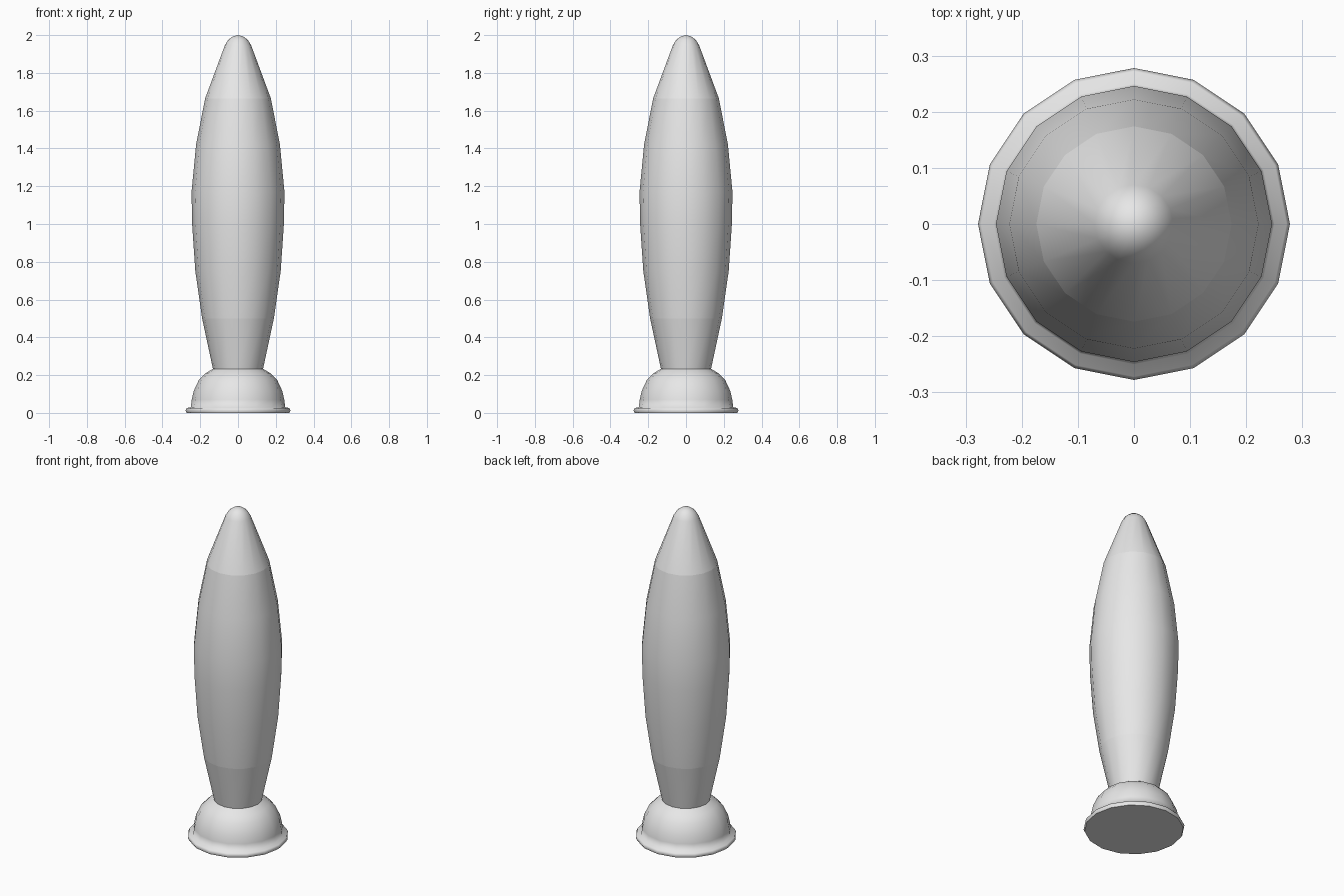
import bpy, bmesh, math

if "Cube" in bpy.data.objects:
    bpy.data.objects.remove(bpy.data.objects["Cube"])

SIDES = 16

grey = bpy.data.materials.new("light grey")
grey.diffuse_color = (0.8, 0.8, 0.8, 1)
grey.use_nodes = True
grey.node_tree.nodes["Principled BSDF"].inputs["Base Color"].default_value = grey.diffuse_color


def lathe(name, profile, flat_bottom=False):
    """Revolve (radius, height) points, listed bottom to top, about the z axis."""
    bm = bmesh.new()
    rings = []
    for r, z in profile:
        if r == 0:
            rings.append([bm.verts.new((0, 0, z))] * SIDES)
        else:
            rings.append([bm.verts.new((r * math.cos(math.tau * i / SIDES),
                                        r * math.sin(math.tau * i / SIDES), z))
                          for i in range(SIDES)])
    for low, high in zip(rings, rings[1:]):
        for i in range(SIDES):
            j = (i + 1) % SIDES
            corners = list(dict.fromkeys((low[i], low[j], high[j], high[i])))
            bm.faces.new(corners).smooth = True
    if flat_bottom:
        bm.faces.new(rings[0][::-1]).smooth = False
    mesh = bpy.data.meshes.new(name)
    bm.to_mesh(mesh)
    bm.free()
    mesh.materials.append(grey)
    obj = bpy.data.objects.new(name, mesh)
    bpy.context.collection.objects.link(obj)
    return obj


# Flared foot: thin rim, then a dome rising to the shaft
lathe("base", [(0.272, 0), (0.278, 0.012), (0.272, 0.026), (0.25, 0.03),
               (0.245, 0.07), (0.235, 0.115), (0.207, 0.175),
               (0.172, 0.21), (0.13, 0.235)], flat_bottom=True)

# Narrow shaft above the foot
lathe("shaft", [(0.125, 0.2), (0.133, 0.235), (0.19, 0.5)])

# Swollen main body
lathe("body", [(0.19, 0.5), (0.226, 0.75), (0.243, 1.0), (0.246, 1.17),
               (0.222, 1.42), (0.174, 1.665)])

# Tapered nose with a rounded tip
lathe("nose", [(0.174, 1.665), (0.07, 1.945), (0.052, 1.975),
               (0.028, 1.993), (0, 2.0)])
